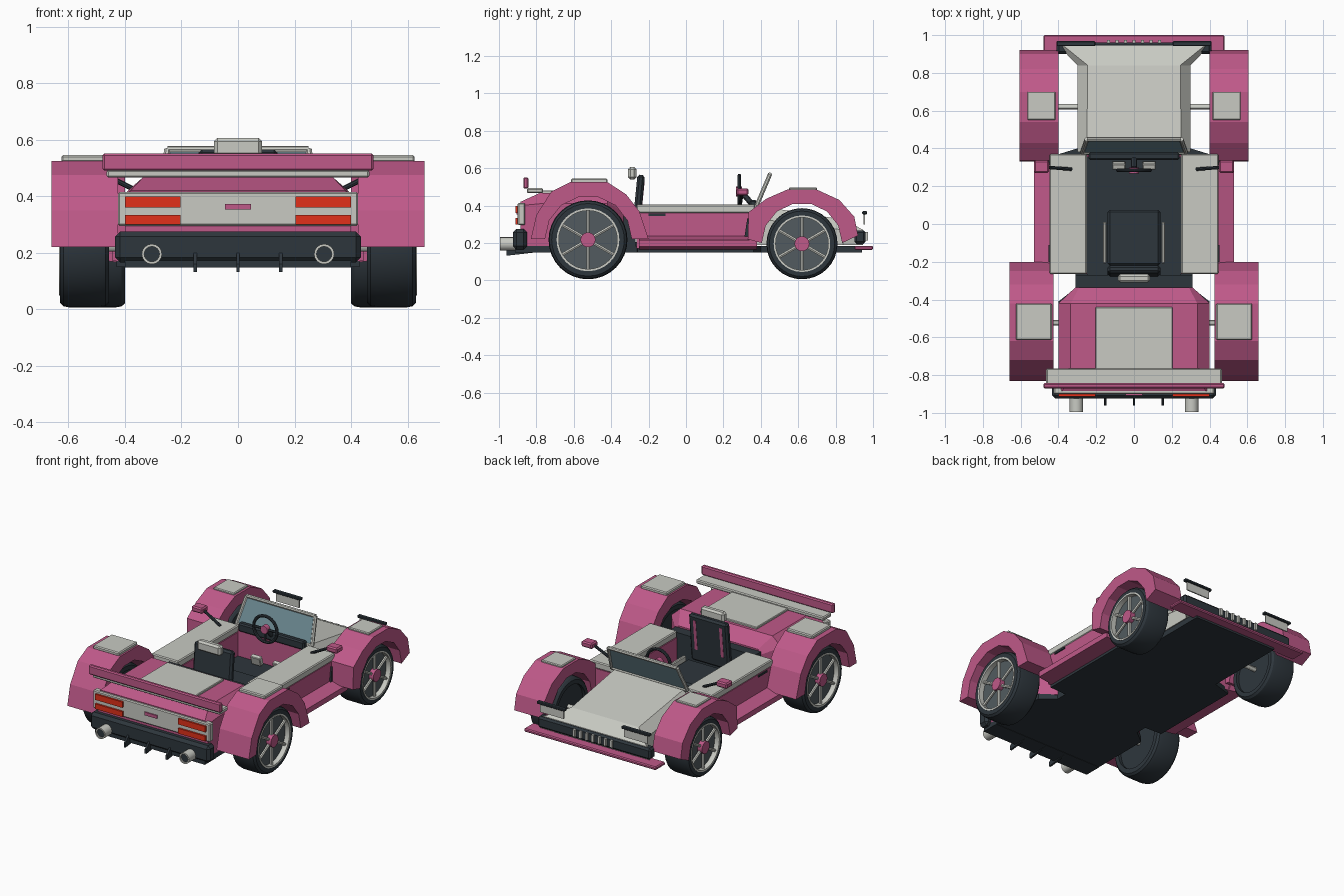
import bpy, bmesh, math
from mathutils import Vector, Matrix

if "Cube" in bpy.data.objects:
    bpy.data.objects.remove(bpy.data.objects["Cube"])


def material(name, r, g, b):
    m = bpy.data.materials.new(name)
    m.use_nodes = True
    m.diffuse_color = (r, g, b, 1)
    m.node_tree.nodes["Principled BSDF"].inputs["Base Color"].default_value = (r, g, b, 1)
    return m


PINK = material("pink paint", .52, .1, .25)
GREY = material("light grey", .58, .59, .545)
DARK = material("charcoal", .027, .037, .046)
RED = material("red lens", .76, .03, .01)
GLASS = material("blue glass", .16, .27, .31)
RIM = material("rim grey", .085, .105, .115)


def finish(name, bm, mat, bevel=0, smooth=False):
    bmesh.ops.recalc_face_normals(bm, faces=bm.faces)
    me = bpy.data.meshes.new(name)
    bm.to_mesh(me)
    bm.free()
    me.materials.append(mat)
    ob = bpy.data.objects.new(name, me)
    bpy.context.collection.objects.link(ob)
    if bevel:
        mod = ob.modifiers.new("edge", "BEVEL")
        mod.width, mod.segments = bevel, 1
    if smooth:
        bpy.ops.object.select_all(action="DESELECT")
        ob.select_set(True)
        bpy.context.view_layer.objects.active = ob
        bpy.ops.object.shade_smooth_by_angle()
    return ob


def box(name, x, y, z, mat, bevel=0, tilt=0):
    """Box from three ranges, optionally tilted about its own x axis."""
    bm = bmesh.new()
    mid = [(a + b) / 2 for a, b in (x, y, z)]
    size = [abs(b - a) for a, b in (x, y, z)]
    mx = (Matrix.Translation(mid) @ Matrix.Rotation(tilt, 4, "X")
          @ Matrix.Diagonal((*size, 1)))
    bmesh.ops.create_cube(bm, size=1, matrix=mx)
    return finish(name, bm, mat, bevel)


def pair(name, x, y, z, mat, bevel=0, tilt=0):
    for side, s in (("left", 1), ("right", -1)):
        box(f"{side}_{name}", (s * x[0], s * x[1]), y, z, mat, bevel, tilt)


def loft(name, rings, mat, closed=False, smooth=False):
    """Skin matching rings of points; closed joins last ring to first."""
    bm = bmesh.new()
    vs = [[bm.verts.new(p) for p in r] for r in rings]
    n = len(vs[0])
    for i in range(len(vs) - (0 if closed else 1)):
        a, b = vs[i], vs[(i + 1) % len(vs)]
        for j in range(n):
            k = (j + 1) % n
            bm.faces.new((a[j], a[k], b[k], b[j]))
    if not closed:
        bm.faces.new(vs[0])
        bm.faces.new(vs[-1])
    return finish(name, bm, mat, 0, smooth)


def shell(name, stations, base, mat):
    """Body shell from (y, top half width, top z, half width, shoulder z)."""
    rings = []
    for y, top, zt, wide, zm in stations:
        h = [(wide, base), (wide, zm), (top, zt)]
        rings.append([(x, y, z) for x, z in h] + [(-x, y, z) for x, z in reversed(h)])
    return loft(name, rings, mat)


def rod(name, a, b, r, mat, sides=12):
    a, b = Vector(a), Vector(b)
    q = (b - a).to_track_quat("Z", "Y")
    ring = [q @ Vector((r * math.cos(t), r * math.sin(t), 0))
            for t in (math.tau * i / sides for i in range(sides))]
    return loft(name, [[a + p for p in ring], [b + p for p in ring]], mat, smooth=True)


def revolve(name, centre, profile, mat, axis="X", sides=32):
    """Closed (radius, offset) profile turned about an axis."""
    rings = []
    for i in range(sides):
        t = math.tau * i / sides
        c, s = math.cos(t), math.sin(t)
        rings.append([Vector(centre) + Vector((o, r * c, r * s) if axis == "X" else (r * c, o, r * s))
                      for r, o in profile])
    return loft(name, rings, mat, closed=True, smooth=True)


# Floor pan
half = [(.4, -.9), (.4, -.41), (.31, -.34), (.31, -.265), (.43, -.26), (.43, .36), (.3, .4), (.3, .94)]
outline = half + [(-x, y) for x, y in reversed(half)]
loft("floor_pan", [[(x, y, z) for x, y in outline] for z in (.15, .185)], DARK)


def wheel(name, s, y, r, x0, x1):
    z = r + .006
    w = x1 - x0
    c = (s * x0, y, z)
    k = r * .78
    revolve(name + "_tyre", c, [(k, 0), (r * .92, 0), (r * .98, s * w * .07), (r, s * w * .2), (r, s * w * .8),
                                (r * .98, s * w * .93), (r * .92, s * w), (k, s * w)], DARK)
    rod(name + "_drum", (s * (x0 + .02), y, z), (s * (x1 - .05), y, z), k, DARK, 32)
    rod(name + "_disc", (s * (x1 - .05), y, z), (s * (x1 - .03), y, z), k * .97, RIM, 32)
    revolve(name + "_ring", c, [(k * .95, s * (w - .03)), (k * 1.02, s * (w - .03)),
                                (k * 1.02, s * (w + .003)), (k * .95, s * (w + .003))], GREY)
    for i in range(6):
        t = math.tau * (i + .5) / 6
        x = s * (x1 - .018)
        rod(f"{name}_spoke_{i + 1}", (x, y, z),
            (x, y + k * .95 * math.cos(t), z + k * .95 * math.sin(t)), .01, GREY, 6)
    rod(name + "_hub", (s * (x1 - .03), y, z), (s * (x1 + .003), y, z), .04, PINK, 16)


def fender(name, s, x0, x1, outer, yc, zc, r):
    n = len(outer)
    arc = [(yc - r * math.cos(math.pi * i / (n - 1)), zc + r * math.sin(math.pi * i / (n - 1)))
           for i in range(n)]
    loft(name, [[(s * x0, *o), (s * x1, *o), (s * x1, *a), (s * x0, *a)]
                for o, a in zip(outer, arc)], PINK)


rear_arch = [(-.83, .22), (-.8, .35), (-.72, .475), (-.62, .525),
             (-.42, .525), (-.32, .46), (-.25, .37), (-.2, .22)]
front_arch = [(.33, .22), (.335, .365), (.43, .437), (.54, .485),
              (.7, .485), (.82, .43), (.9, .34), (.92, .24)]

for side, s in (("left", 1), ("right", -1)):
    # Wheels, axles and arches
    wheel(side + "_tail_wheel", s, -.524, .211, .457, .63)
    wheel(side + "_nose_wheel", s, .62, .19, .4, .575)
    rod(side + "_tail_axle", (s * .3, -.522, .22), (s * .48, -.522, .22), .015, GREY)
    rod(side + "_nose_axle", (s * .25, .62, .2), (s * .43, .62, .2), .015, GREY)
    fender(side + "_tail_fender", s, .425, .66, rear_arch, -.522, .22, .232)
    fender(side + "_nose_fender", s, .4, .605, front_arch, .62, .2, .215)

    # Flared sill
    sill = [(.42, .165), (.53, .18), (.53, .215), (.44, .24)]
    loft(side + "_sill", [[(s * x, y, z) for x, z in sill] for y in (-.25, .38)], PINK)

    # Mirror arm, exhaust
    rod(side + "_mirror_arm", (s * .33, .29, .405), (s * .46, .3, .47), .009, DARK, 8)
    rod(side + "_exhaust_body", (s * .305, -.85, .195), (s * .305, -.985, .195), .03, DARK, 16)
    revolve(side + "_exhaust_tip", (s * .305, -.995, .195),
            [(.027, 0), (.036, 0), (.036, .08), (.027, .08)], GREY, "Y", 16)

pair("tail_fender_plate", (.435, .625), (-.615, -.42), (.52, .545), GREY, .006)
pair("nose_fender_plate", (.415, .565), (.55, .7), (.48, .497), GREY, .005)
pair("mirror_housing", (.45, .53), (.27, .335), (.455, .492), PINK, .008)

# Side pods
pair("side_pod", (.25, .445), (-.265, .37), (.17, .36), PINK)
pair("pod_top", (.25, .447), (-.265, .37), (.36, .405), GREY, .006)
pair("door_handle", (.44, .452), (-.2, -.11), (.345, .357), DARK)
pair("side_vent", (.44, .455), (.32, .34), (.23, .33), DARK, 0, -.15)

# Cockpit
box("cockpit_floor", (-.25, .25), (-.3, .38), (.18, .205), DARK)
box("rear_bulkhead", (-.31, .31), (-.335, -.27), (.18, .39), DARK)
box("firewall", (-.25, .25), (.355, .385), (.2, .38), PINK)
box("dashboard", (-.24, .24), (.34, .378), (.375, .43), DARK, .008)
box("seat_cushion", (-.14, .14), (-.22, .075), (.2, .27), DARK, .012)
box("seat_back", (-.14, .14), (-.275, -.235), (.25, .565), DARK, .012, -.1)
pair("seat_stripe", (.085, .105), (-.237, -.231), (.33, .53), PINK, 0, -.1)
box("headrest", (-.085, .085), (-.31, -.265), (.54, .606), GREY, .012)
pair("seat_rail", (.145, .165), (-.21, .01), (.25, .29), GREY, .005)
pair("pedal", (.045, .115), (.295, .325), (.21, .27), GREY, .004, .3)

# Steering wheel
sw = (0, .285, .475)
revolve("steering_rim", sw, [(.085 + .01 * math.cos(a), .01 * math.sin(a))
                             for a in (math.tau * i / 8 for i in range(8))], DARK, "Y", 24)
for i, t in enumerate((0, math.pi, -math.pi / 2)):
    rod(f"steering_spoke_{i + 1}", sw, (.085 * math.cos(t), .285, .475 + .085 * math.sin(t)), .008, DARK, 6)
rod("steering_hub", (0, .268, .475), (0, .3, .475), .026, PINK)
rod("steering_column", (0, .295, .475), (0, .36, .4), .015, DARK)


# Windscreen, leaning over the hood
def screen_point(u, v, off=0):
    return (u * (.275 - .025 * v), .378 + .07 * v - off, .4 + .165 * v + off * .4)


square = ((-1, 0), (1, 0), (1, 1), (-1, 1))
loft("windscreen_glass", [[screen_point(u, v, o) for u, v in square] for o in (-.004, .004)], GLASS)
corners = [screen_point(u, v) for u, v in square]
for i, edge in enumerate(("bottom", "left", "top", "right")):
    rod("windscreen_frame_" + edge, corners[i], corners[(i + 1) % 4], .012, GREY, 8)

# Hood, flaring out at the nose
shell("hood", ((.38, .25, .4, .3, .33), (.84, .245, .325, .3, .27), (.945, .375, .272, .4, .255)), .19, GREY)
box("nose_grille", (-.41, .41), (.9, .96), (.195, .268), DARK, .012)
for i in range(7):
    x = (i - 3) * .045
    box(f"grille_tooth_{i + 1}", (x - .008, x + .008), (.955, .974), (.212, .258), GREY)
box("nose_splitter", (-.48, .48), (.9, 1), (.163, .185), PINK, .006)
pair("headlamp_plate", (.22, .39), (.95, .958), (.3, .355), GREY)
pair("headlamp_cap", (.205, .41), (.942, .968), (.353, .37), DARK, .004)

# Engine body behind the cockpit
shell("engine_body", ((-.335, .29, .4, .31, .37), (-.42, .335, .468, .4, .41),
                      (-.78, .335, .468, .4, .41), (-.885, .38, .42, .4, .4)), .18, PINK)
box("engine_cover_plate", (-.205, .205), (-.77, -.44), (.462, .481), GREY, .004)

# Tail panel and lamps
box("tail_panel", (-.425, .425), (-.9, -.86), (.295, .415), GREY, .006)
for row, z in (("upper", (.36, .398)), ("lower", (.3, .334))):
    pair(row + "_tail_lamp", (.203, .4), (-.912, -.89), z, RED)
box("tail_badge", (-.046, .046), (-.907, -.89), (.352, .373), PINK)

# Tail bumper and diffuser fins
box("tail_bumper", (-.435, .435), (-.925, -.85), (.165, .275), DARK, .018)
box("diffuser", (-.4, .4), (-.915, -.8), (.148, .18), DARK)
for i, x in enumerate((-.152, 0, .152)):
    fin = [(-.8, .15), (-.96, .132), (-.96, .16), (-.92, .205), (-.8, .2)]
    loft(f"diffuser_fin_{i + 1}", [[(x + d, y, z) for y, z in fin] for d in (-.006, .006)], DARK)

# Tail wing
box("wing_blade", (-.465, .465), (-.85, -.765), (.466, .493), GREY, .006)
box("wing_lip", (-.48, .48), (-.87, -.842), (.49, .551), PINK, .007)
